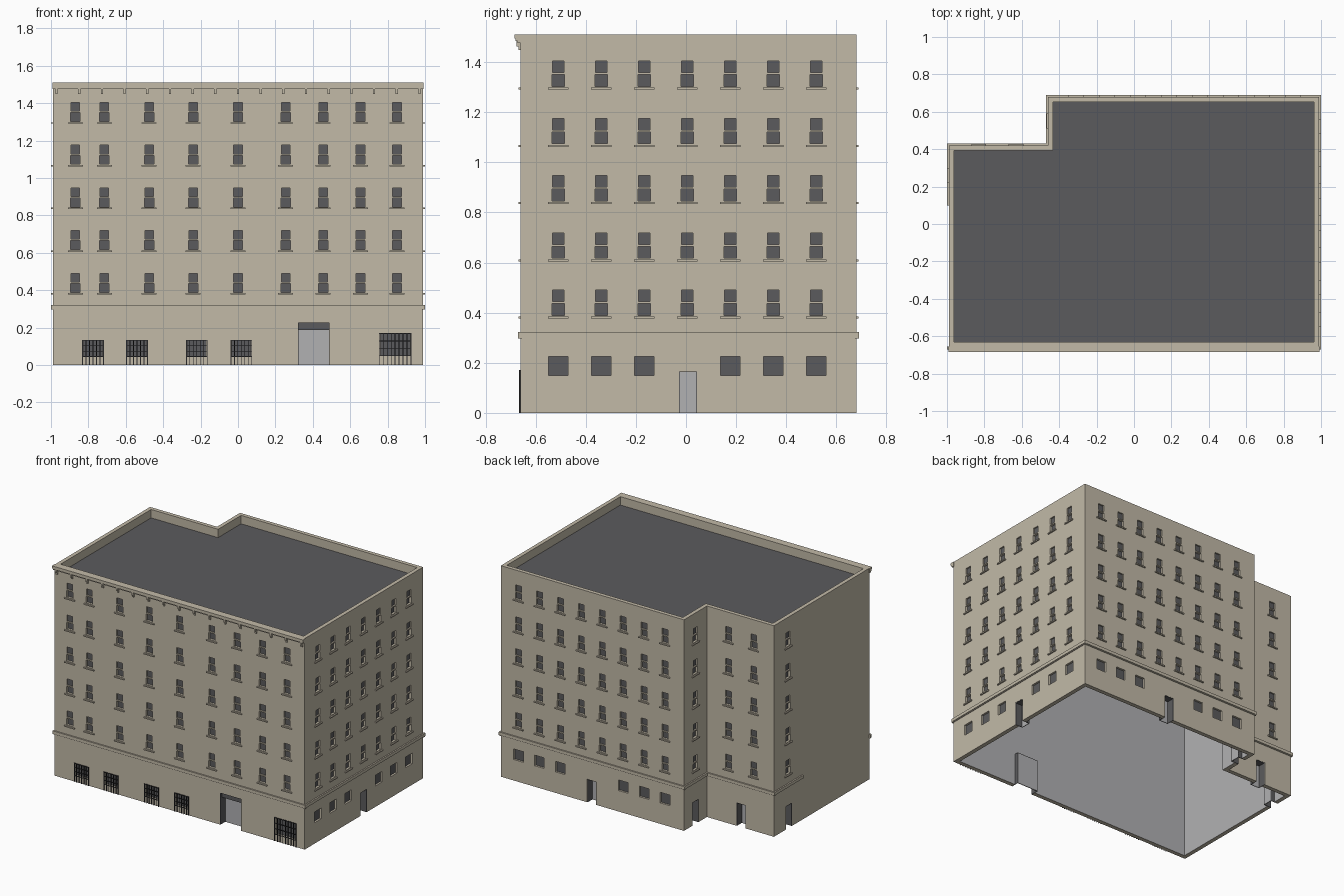
import bpy, bmesh
from mathutils import Vector

cube = bpy.data.objects.get("Cube")
if cube:
    bpy.data.objects.remove(cube, do_unlink=True)


def material(name, rgb):
    m = bpy.data.materials.new(name)
    m.use_nodes = True
    m.diffuse_color = (*rgb, 1)
    m.node_tree.nodes["Principled BSDF"].inputs["Base Color"].default_value = (*rgb, 1)
    return m


MATS = [material("beige stone", (0.54, 0.49, 0.39)),
        material("dark grey", (0.105, 0.105, 0.11)),
        material("light grey", (0.44, 0.44, 0.45)),
        material("black iron", (0.02, 0.02, 0.022))]
STONE, DARK, LIGHT, IRON = range(4)

# Each wall: axis it faces along, position on that axis, outward sign
FRONT, RIGHT, BACK = (1, -0.66, -1), (0, 0.99, 1), (1, 0.68, 1)
STEP, NOTCH, LEFT = (0, -0.46, -1), (1, 0.42, 1), (0, -0.99, -1)


def box(bm, wall, u, z, d, side=STONE, cap=None):
    """Box on a wall: u along it, z height, d outward; cap colours the faces parallel to it."""
    axis, pos, sign = wall
    size, mid = Vector((0, 0, z[1] - z[0])), Vector((0, 0, sum(z) / 2))
    size[axis], size[1 - axis] = abs(d[1] - d[0]), u[1] - u[0]
    mid[axis], mid[1 - axis] = pos + sign * sum(d) / 2, sum(u) / 2
    verts = bmesh.ops.create_cube(bm, size=1)["verts"]
    for v in verts:
        v.co = Vector(a * b for a, b in zip(v.co, size)) + mid
    for f in {f for v in verts for f in v.link_faces}:
        f.normal_update()
        flat = abs(f.normal[axis]) > 0.5
        f.material_index = cap if flat and cap is not None else side


def prism(bm, inset, z0, z1, side, bottom, top):
    """Extruded footprint, stepped at one back corner."""
    x0, x1, xs = -0.99 + inset, 0.99 - inset, -0.46 + inset
    y0, y1, ys = -0.66 + inset, 0.68 - inset, 0.42 - inset
    plan = [(x0, y0), (x1, y0), (x1, y1), (xs, y1), (xs, ys), (x0, ys)]
    low = [bm.verts.new((x, y, z0)) for x, y in plan]
    high = [bm.verts.new((x, y, z1)) for x, y in plan]
    bm.faces.new(low[::-1]).material_index = bottom
    bm.faces.new(high).material_index = top
    for i in range(len(plan)):
        j = (i + 1) % len(plan)
        bm.faces.new((low[i], low[j], high[j], high[i])).material_index = side


def finish(bm, name):
    mesh = bpy.data.meshes.new(name)
    bm.to_mesh(mesh)
    bm.free()
    for m in MATS:
        mesh.materials.append(m)
    obj = bpy.data.objects.new(name, mesh)
    bpy.context.collection.objects.link(obj)
    return obj


def cut(target, cutter):
    mod = target.modifiers.new("cut", "BOOLEAN")
    mod.operation, mod.solver, mod.object = "DIFFERENCE", "EXACT", cutter
    bpy.context.view_layer.objects.active = target
    bpy.ops.object.modifier_apply(modifier=mod.name)
    bpy.data.objects.remove(cutter, do_unlink=True)


def spread(a, b, n):
    return [a + (b - a) * i / (n - 1) for i in range(n)]


# Shell: solid block, roof well and hollow interior
bm = bmesh.new()
prism(bm, 0, 0, 1.51, STONE, STONE, STONE)
building = finish(bm, "building_walls")
bm = bmesh.new()
prism(bm, 0.028, 1.45, 1.6, STONE, DARK, DARK)
prism(bm, 0.03, -0.1, 1.42, LIGHT, LIGHT, LIGHT)
cut(building, finish(bm, "hollow_cutter"))

holes, sills, doors, grilles = (bmesh.new() for _ in range(4))

# Upper windows: two sashes and a sill
columns = [(FRONT, [-0.87, -0.715, -0.475, -0.24, 0, 0.255, 0.455, 0.655, 0.85]),
           (RIGHT, spread(-0.51, 0.52, 7)),
           (BACK, spread(0.85, -0.31, 8)),
           (STEP, [0.55]), (NOTCH, [-0.63, -0.83]), (LEFT, [0.26])]
for wall, us in columns:
    for c in us:
        for z in spread(0.38, 1.294, 5):
            box(holes, wall, (c - 0.025, c + 0.025), (z + 0.009, z + 0.056), (-0.016, 0.02), STONE, DARK)
            box(holes, wall, (c - 0.023, c + 0.023), (z + 0.064, z + 0.11), (-0.01, 0.02), STONE, DARK)
            box(sills, wall, (c - 0.04, c + 0.04), (z - 0.004, z + 0.004), (-0.005, 0.009))

# Ground floor windows on the side and back
for wall, us in columns[1:3]:
    for c in us[:3] + us[-3:]:
        box(holes, wall, (c - 0.038, c + 0.038), (0.15, 0.226), (-0.014, 0.02), STONE, DARK)

# Doors: through openings lined with jambs and a set-back panel
def doorway(wall, c, half, height, header=0):
    box(holes, wall, (c - half, c + half), (-0.05, height), (-0.05, 0.02))
    for s in (-1, 1):
        u = sorted((c + s * half, c + s * (half - 0.003)))
        box(doors, wall, u, (0, height), (-0.06, -0.001), DARK)
    u = (c - half, c + half)
    box(doors, wall, u, (height - 0.003, height + 0.001), (-0.06, -0.001), DARK)
    box(doors, wall, u, (0, height), (-0.06, -0.055), LIGHT)
    if header:
        box(doors, wall, u, (height - header, height), (-0.055, -0.02), DARK)


doorway(FRONT, 0.405, 0.085, 0.228, 0.04)
for wall, c in [(RIGHT, 0.008), (BACK, 0.27), (STEP, 0.55), (NOTCH, -0.73), (LEFT, 0.25)]:
    doorway(wall, c, 0.036, 0.166)


# Barred front openings
def grille(c, half, sill, top, bars):
    box(holes, FRONT, (c - half + 0.006, c + half - 0.006), (sill, top), (-0.015, 0.02), STONE, DARK)
    for x in spread(c - half, c + half, bars):
        box(grilles, FRONT, (x - 0.002, x + 0.002), (0, top + 0.003), (0.001, 0.006), IRON)
    for z in spread(sill, top, 4):
        box(grilles, FRONT, (c - half, c + half), (z - 0.002, z + 0.002), (0.001, 0.006), IRON)


for c in (-0.775, -0.54, -0.22, 0.018):
    grille(c, 0.056, 0.045, 0.132, 7)
grille(0.84, 0.085, 0.05, 0.168, 9)

cut(building, finish(holes, "opening_cutter"))
finish(sills, "window_sills")
finish(doors, "doors")
finish(grilles, "iron_grilles")

# Belt course above the ground floor, stopping part way along the left wall
bm = bmesh.new()
for wall, u in [(FRONT, (-1, 1)), (RIGHT, (-0.67, 0.69)), (BACK, (-0.47, 1)),
                (STEP, (0.42, 0.69)), (NOTCH, (-1, -0.46)), (LEFT, (0.1, 0.43))]:
    box(bm, wall, u, (0.3, 0.322), (-0.005, 0.01))
    box(bm, wall, u, (0.296, 0.3), (-0.005, 0.005))
finish(bm, "belt_course")

# Front cornice in stepped layers, with brackets below
bm = bmesh.new()
for z, d in [((1.495, 1.51), 0.025), ((1.485, 1.495), 0.02), ((1.476, 1.485), 0.012)]:
    box(bm, FRONT, (-0.993, 0.993), z, (-0.005, d))
finish(bm, "cornice")
bm = bmesh.new()
for x in spread(-0.97, 0.97, 17):
    box(bm, FRONT, (x - 0.006, x + 0.006), (1.462, 1.485), (-0.005, 0.017))
    box(bm, FRONT, (x - 0.006, x + 0.006), (1.448, 1.462), (-0.005, 0.009))
finish(bm, "cornice_brackets")
